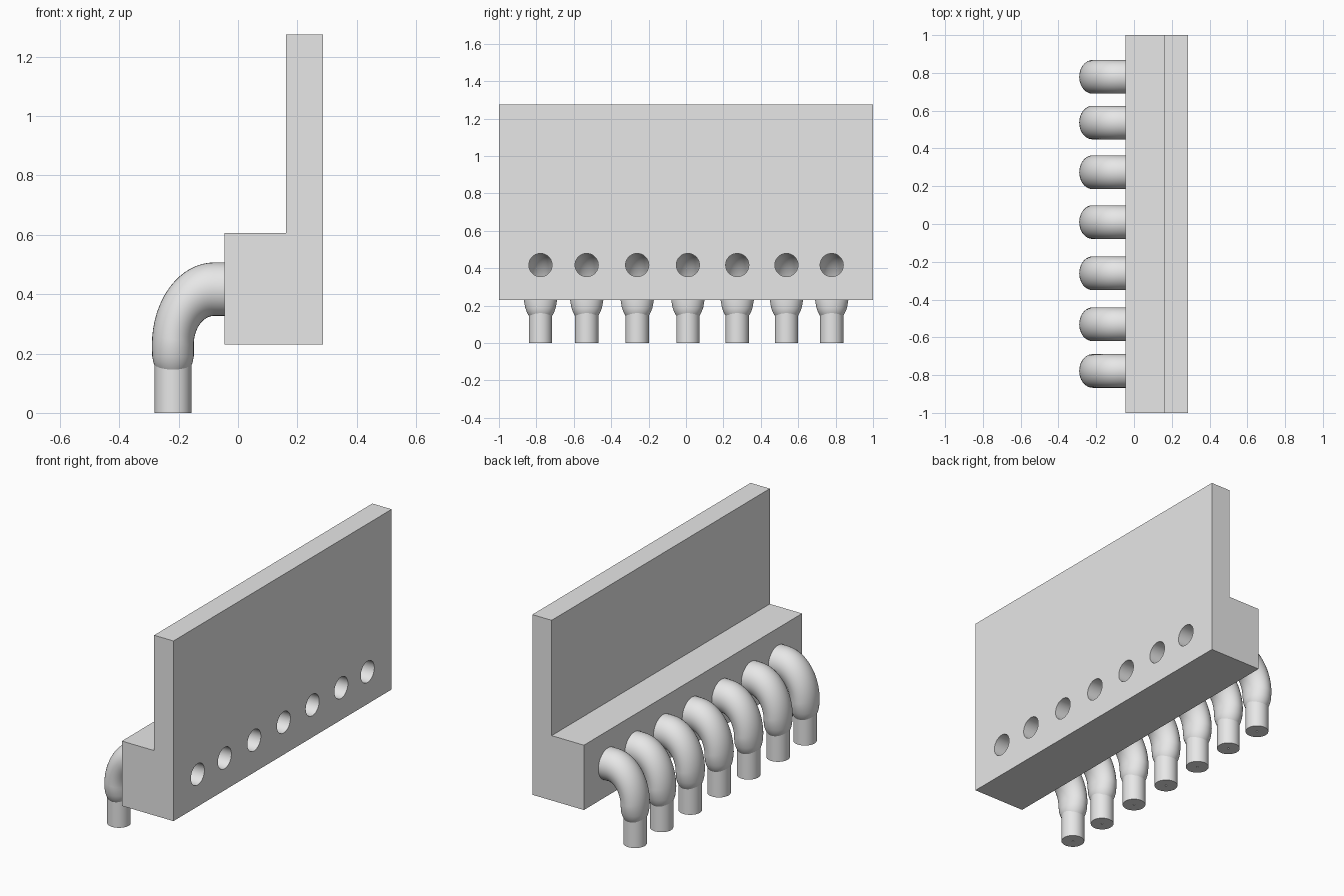
import bpy
import bmesh
from math import sin, cos, pi, radians
from mathutils import Vector, Matrix

cube = bpy.data.objects.get("Cube")
if cube:
    bpy.data.objects.remove(cube, do_unlink=True)

grey = bpy.data.materials.new("light_grey")
grey.use_nodes = True
COLOR = (0.8, 0.8, 0.8, 1)
grey.diffuse_color = COLOR
grey.node_tree.nodes["Principled BSDF"].inputs["Base Color"].default_value = COLOR

SIDES = 36
BORE = 0.062
AXIS_Z = 0.417
LEG_X = -0.219
FACE_X, WALL_X, BACK_X = -0.045, 0.162, 0.286
HOLES = (-0.778, -0.531, -0.261, 0.01, 0.274, 0.537, 0.779)


def add_object(name, bm):
    bmesh.ops.recalc_face_normals(bm, faces=bm.faces)
    mesh = bpy.data.meshes.new(name)
    bm.to_mesh(mesh)
    bm.free()
    mesh.materials.append(grey)
    obj = bpy.data.objects.new(name, mesh)
    bpy.context.collection.objects.link(obj)
    return obj


def smooth(obj):
    bpy.ops.object.select_all(action='DESELECT')
    obj.select_set(True)
    bpy.context.view_layer.objects.active = obj
    bpy.ops.object.shade_smooth_by_angle(angle=radians(35))


def loft(name, sections):
    """Skin elliptical sections given as (centre, in-plane half axis, y radius)."""
    bm = bmesh.new()
    rings = []
    for centre, half, ry in sections:
        rings.append([bm.verts.new(centre + half * cos(a) + Vector((0, ry * sin(a), 0)))
                      for a in (2 * pi * i / SIDES for i in range(SIDES))])
    for r, s in zip(rings, rings[1:]):
        for i in range(SIDES):
            j = (i + 1) % SIDES
            bm.faces.new((r[i], r[j], s[j], s[i]))
    bm.faces.new(rings[0])
    bm.faces.new(rings[-1])
    obj = add_object(name, bm)
    smooth(obj)
    return obj


def flat(z, rx, ry):
    return Vector((LEG_X, 0, z)), Vector((-rx, 0, 0)), ry


# L-shaped block with tall back wall
bm = bmesh.new()
profile = [(FACE_X, 0.23), (BACK_X, 0.23), (BACK_X, 1.275),
           (WALL_X, 1.275), (WALL_X, 0.606), (FACE_X, 0.606)]
base = bm.faces.new([bm.verts.new((x, -1, z)) for x, z in profile])
ext = bmesh.ops.extrude_face_region(bm, geom=[base])
bmesh.ops.translate(bm, vec=(0, 2, 0),
                    verts=[v for v in ext["geom"] if isinstance(v, bmesh.types.BMVert)])
block = add_object("block", bm)

# Row of bores through the block
bm = bmesh.new()
for y in HOLES:
    bmesh.ops.create_cone(bm, cap_ends=True, segments=SIDES, radius1=BORE, radius2=BORE, depth=1,
                          matrix=Matrix.Translation((0.1, y, AXIS_Z)) @ Matrix.Rotation(pi / 2, 4, 'Y'))
cutter = add_object("bore_cutter", bm)
cutter.hide_render = True
mod = block.modifiers.new("bores", 'BOOLEAN')
mod.object = cutter
mod.operation = 'DIFFERENCE'
mod.solver = 'EXACT'
bpy.context.view_layer.objects.active = block
bpy.ops.object.modifier_apply(modifier=mod.name)
bpy.data.objects.remove(cutter, do_unlink=True)
smooth(block)

# Hollow elbow: round at the block, flattening to an oval as it turns down
bend = [(Vector((FACE_X, 0, AXIS_Z)), Vector((0, 0, 0.09)), 0.089)]
for k in range(17):
    a = pi / 2 * k / 16
    outer = Vector((-0.08 - 0.21 * sin(a), 0, 0.23 + 0.277 * cos(a)))
    inner = Vector((-0.08 - 0.069 * sin(a), 0, 0.23 + 0.097 * cos(a)))
    bend.append(((outer + inner) / 2, (outer - inner) / 2, 0.089))
bore = [(c, h * (BORE / 0.09), BORE) for c, h, ry in bend]
collar = [flat(0.19, 0.07, 0.082), flat(0.17, 0.066, 0.075),
          flat(0.15, 0.058, 0.065), flat(0.133, 0.046, 0.052)]
elbow = loft("elbow_pipe_1", bore[::-1] + bend + collar)

# Straight nozzle with a pinhole outlet
nozzle = loft("nozzle_1", [flat(0.12, 0.005, 0.005), flat(0, 0.005, 0.005),
                           flat(0, BORE, BORE), flat(0.2, BORE, BORE)])

# Repeat pipe and nozzle along the row
for part in (elbow, nozzle):
    part.location.y = HOLES[0]
    for n, y in enumerate(HOLES[1:], 2):
        copy = part.copy()
        copy.name = part.name[:-1] + str(n)
        copy.location.y = y
        bpy.context.collection.objects.link(copy)
